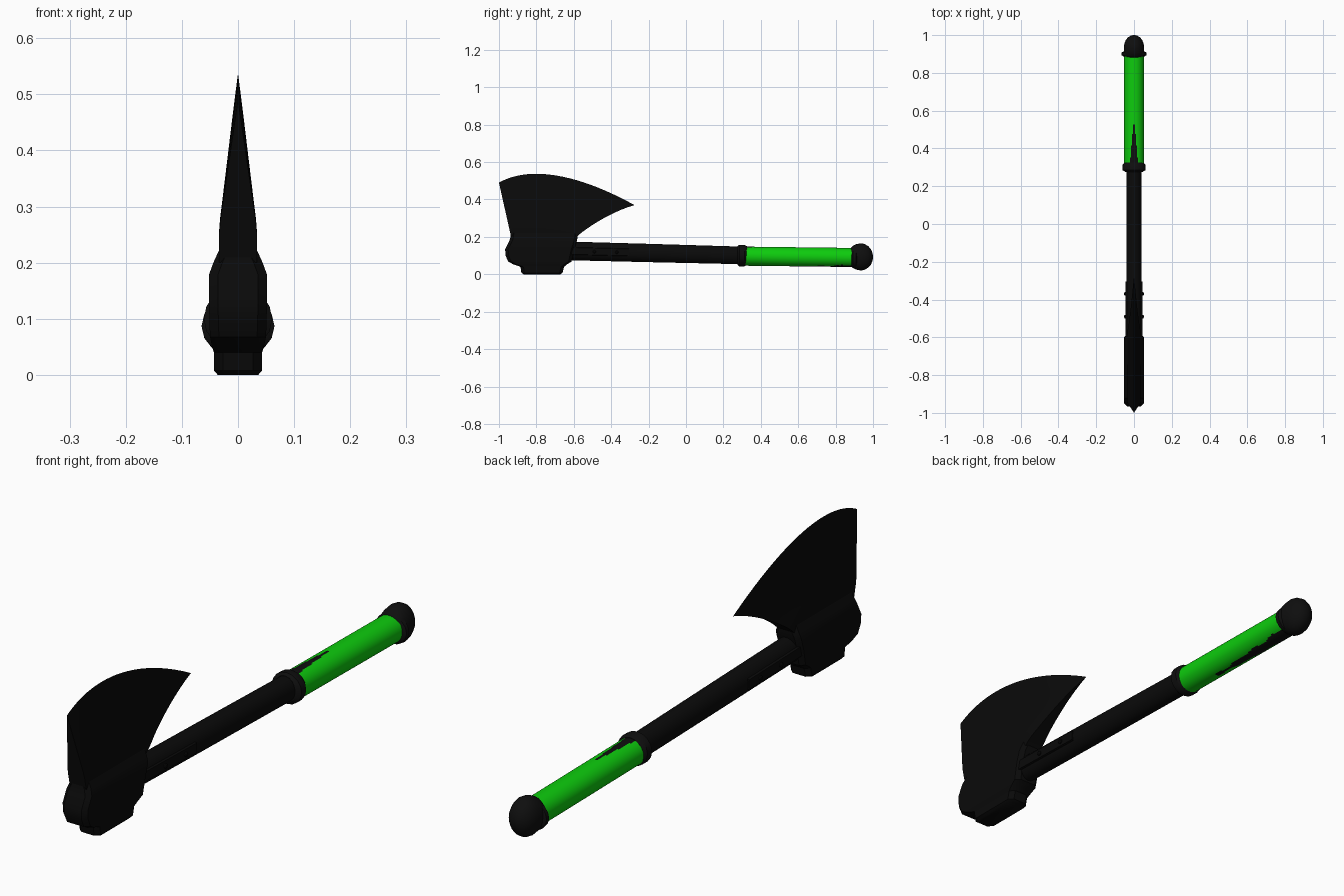
import bpy, bmesh, math
from mathutils import Vector
from mathutils.geometry import interpolate_bezier

if "Cube" in bpy.data.objects:
    bpy.data.objects.remove(bpy.data.objects["Cube"])


def material(name, rgb):
    m = bpy.data.materials.new(name)
    m.diffuse_color = (*rgb, 1)
    m.use_nodes = True
    m.node_tree.nodes["Principled BSDF"].inputs["Base Color"].default_value = m.diffuse_color
    return m


black = material("black steel", (0.003, 0.003, 0.003))
charcoal = material("charcoal", (0.0045, 0.0045, 0.0045))
green = material("bright green", (0.004, 0.6, 0.004))


def loft(name, rings, mats, rule=None, angle=35):
    """Skin closed rings of points, cap both ends and smooth the result."""
    bm = bmesh.new()
    rows = [[bm.verts.new(p) for p in ring] for ring in rings]
    n = len(rows[0])
    for a, b in zip(rows, rows[1:]):
        for i in range(n):
            j = (i + 1) % n
            bm.faces.new((a[i], a[j], b[j], b[i]))
    bm.faces.new(rows[0])
    bm.faces.new(rows[-1])
    bmesh.ops.remove_doubles(bm, verts=bm.verts, dist=0.0004)
    bmesh.ops.recalc_face_normals(bm, faces=bm.faces)
    if rule:
        for f in bm.faces:
            f.material_index = rule(f.calc_center_median())
    me = bpy.data.meshes.new(name)
    bm.to_mesh(me)
    bm.free()
    for m in mats:
        me.materials.append(m)
    ob = bpy.data.objects.new(name, me)
    bpy.context.collection.objects.link(ob)
    bpy.ops.object.select_all(action='DESELECT')
    ob.select_set(True)
    bpy.context.view_layer.objects.active = ob
    bpy.ops.object.shade_smooth_by_angle(angle=math.radians(angle))
    return ob


def oval(y, zc, hx, hz, n=24):
    return [(hx * math.sin(2 * math.pi * i / n), y,
             zc + hz * math.cos(2 * math.pi * i / n)) for i in range(n)]


def chamfered(z, y0, y1, hx, c=0.016):
    quarter = [(hx, y0 + c), (hx, y1 - c), (hx - c, y1), (c - hx, y1),
               (-hx, y1 - c), (-hx, y0 + c), (c - hx, y0), (hx - c, y0)]
    return [(x, y, z) for x, y in quarter]


# Head block with the narrower poll underneath
loft("head_block", [chamfered(*r) for r in [
    (0, -0.868, -0.672, 0.036), (0.008, -0.88, -0.66, 0.043),
    (0.04, -0.885, -0.652, 0.043), (0.054, -0.925, -0.635, 0.047),
    (0.068, -0.95, -0.612, 0.050), (0.10, -0.965, -0.605, 0.051),
    (0.135, -0.967, -0.597, 0.052), (0.178, -0.945, -0.583, 0.052),
    (0.2, -0.938, -0.58, 0.044), (0.222, -0.936, -0.58, 0.034)]], [black])

# Blade: patch between the block top and the curved cutting edge
U, V = 24, 12
edge = interpolate_bezier(Vector((-1, 0.49)), Vector((-0.86, 0.57)),
                          Vector((-0.62, 0.56)), Vector((-0.275, 0.37)), U + 1)
beard = interpolate_bezier(Vector((-0.583, 0.2)), Vector((-0.57, 0.22)),
                           Vector((-0.42, 0.33)), Vector((-0.275, 0.37)), V + 1)
heel, inner = Vector((-0.935, 0.2)), Vector((-0.583, 0.2))
blade = []
for k in range(V + 1):
    v = k / V
    half = 0.034 * min(1, (1 - v) / 0.8)
    bulge = beard[k] - inner.lerp(edge[-1], v)
    row = [heel.lerp(inner, i / U).lerp(edge[i], v) + bulge * (i / U)
           for i in range(U + 1)]
    blade.append([(half, p.x, p.y) for p in row] +
                 [(-half, p.x, p.y) for p in reversed(row)])
loft("blade", blade, [black])

# Shaft
loft("shaft", [oval(-0.7, 0.127, 0.041, 0.05), oval(-0.2, 0.114, 0.041, 0.049),
               oval(0.3, 0.101, 0.041, 0.047)], [black])

# Side straps with rivets, mirrored
for side, s in (("right", 1), ("left", -1)):
    loft("strap_" + side, [
        [(s * x, y, zc + dz) for x, dz in
         ((0.03, -0.022), (0.045, -0.018), (0.045, 0.018), (0.03, 0.022))]
        for y, zc in ((-0.62, 0.125), (-0.305, 0.117))], [black])
    for i, (y, z) in enumerate(((-0.49, 0.121), (-0.37, 0.118))):
        loft(f"rivet_{side}_{i + 1}", [
            [(s * x, y + r * math.cos(a * math.pi / 5), z + r * math.sin(a * math.pi / 5))
             for a in range(10)]
            for x, r in ((0.04, 0.009), (0.049, 0.009), (0.052, 0.005))], [black])

# Collar between the shaft and the grip
loft("collar", [oval(y, 0.1, hx, hz, 16) for y, hx, hz in [
    (0.275, 0.044, 0.05), (0.285, 0.061, 0.058), (0.312, 0.061, 0.058),
    (0.325, 0.05, 0.05)]], [charcoal])


# Grip: green, with a dark wedge on top and a dark strip widening underneath
def grip_colour(c):
    zc = 0.097 - 0.012 * (c.y - 0.3) / 0.6
    a = math.degrees(abs(math.atan2(c.x, c.z - zc)))
    if a < 24 * (0.56 - c.y) / 0.25:
        return 1
    wobble = 5 * math.sin(c.y * 55)
    return int(c.y > 0.48 and 180 - a < 40 * (c.y - 0.42) / 0.46 + wobble)


loft("grip", [oval(0.315 + 0.575 * k / 46, 0.097 - 0.007 * k / 46, 0.052, 0.051, 64)
              for k in range(47)], [green, charcoal], grip_colour)

# Pommel ring and rounded pommel
loft("pommel_ring", [oval(y, 0.087, hx, hz, 16) for y, hx, hz in [
    (0.885, 0.052, 0.048), (0.893, 0.065, 0.054), (0.908, 0.065, 0.056),
    (0.915, 0.052, 0.05)]], [charcoal])
loft("pommel", [oval(y, 0.093, hx, hz, 24) for y, hx, hz in [
    (0.88, 0.045, 0.046), (0.89, 0.052, 0.058), (0.91, 0.054, 0.068),
    (0.935, 0.054, 0.073), (0.955, 0.051, 0.069), (0.975, 0.043, 0.057),
    (0.988, 0.032, 0.042), (0.997, 0.017, 0.022), (1.0, 0.005, 0.006)]],
    [charcoal], angle=45)
